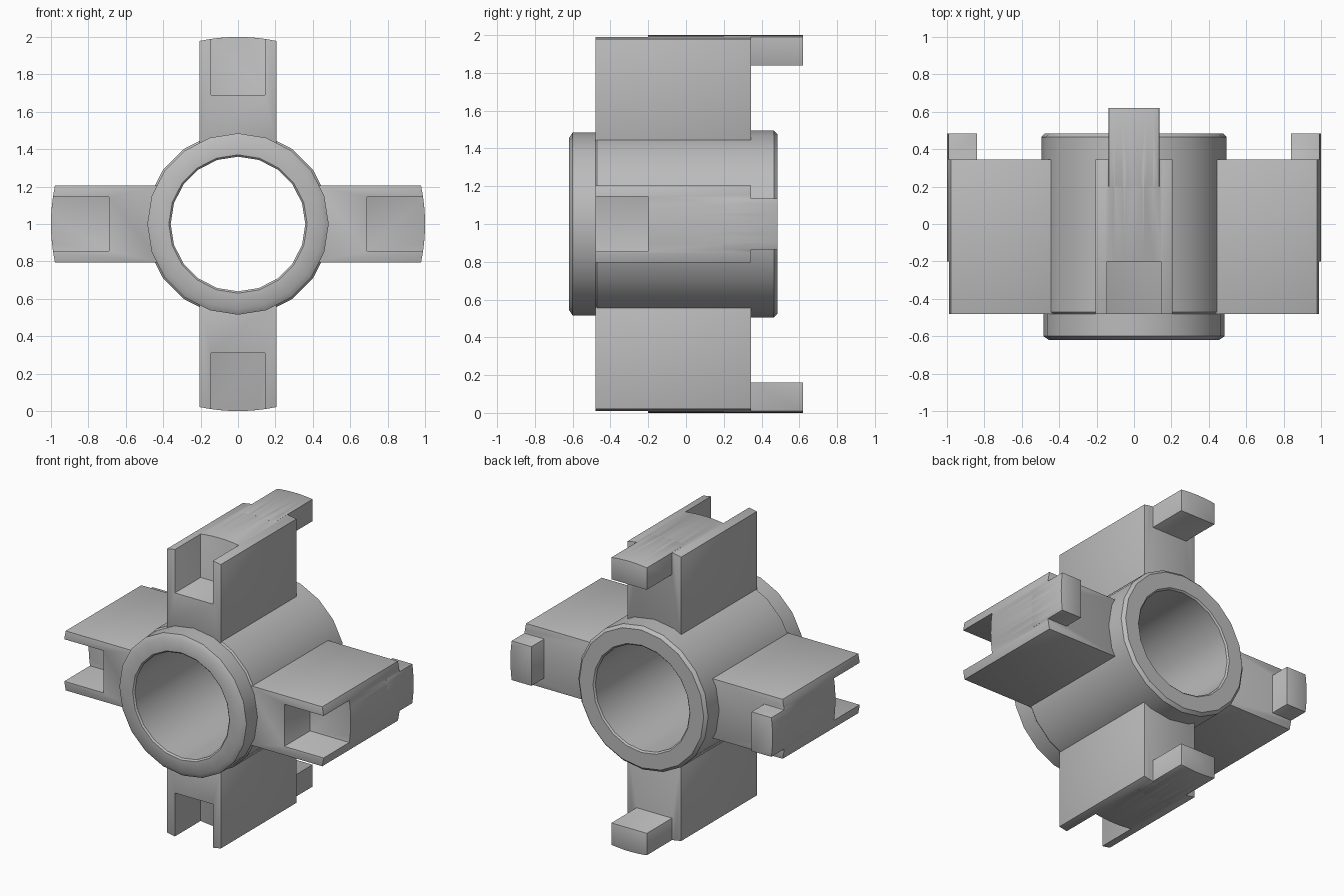
import bpy, bmesh, math
from mathutils import Matrix, Vector

if "Cube" in bpy.data.objects:
    bpy.data.objects.remove(bpy.data.objects["Cube"])

grey = bpy.data.materials.new("plain grey")
grey.use_nodes = True
COLOUR = (0.5, 0.5, 0.5, 1)
grey.diffuse_color = COLOUR
grey.node_tree.nodes["Principled BSDF"].inputs["Base Color"].default_value = COLOUR


def make_object(name, bm):
    bmesh.ops.recalc_face_normals(bm, faces=bm.faces)
    mesh = bpy.data.meshes.new(name)
    bm.to_mesh(mesh)
    bm.free()
    obj = bpy.data.objects.new(name, mesh)
    bpy.context.collection.objects.link(obj)
    mesh.materials.append(grey)
    return obj


def apply_modifiers(obj):
    bpy.context.view_layer.update()
    evaluated = obj.evaluated_get(bpy.context.evaluated_depsgraph_get())
    obj.data = bpy.data.meshes.new_from_object(evaluated)
    obj.modifiers.clear()


def shade(obj, angle):
    bpy.ops.object.select_all(action="DESELECT")
    obj.select_set(True)
    bpy.context.view_layer.objects.active = obj
    bpy.ops.object.shade_smooth_by_angle(angle=math.radians(angle))


def arc_block(name, half_width, inner, outer, front, back, steps=8):
    """Block pointing up from the hub axis, with its outer end on an arc."""
    bm = bmesh.new()
    outline = [(-half_width, inner), (half_width, inner)]
    for i in range(steps + 1):
        x = half_width * (1 - 2 * i / steps)
        outline.append((x, math.sqrt(outer ** 2 - x ** 2)))
    face = bm.faces.new([bm.verts.new((x, front, z)) for x, z in outline])
    extruded = bmesh.ops.extrude_face_region(bm, geom=[face])["geom"]
    moved = [v for v in extruded if isinstance(v, bmesh.types.BMVert)]
    bmesh.ops.translate(bm, vec=(0, back - front, 0), verts=moved)
    return make_object(name, bm)


def boolean(obj, other, operation):
    mod = obj.modifiers.new(operation, "BOOLEAN")
    mod.operation = operation
    mod.solver = "EXACT"
    mod.object = other
    apply_modifiers(obj)
    bpy.data.objects.remove(other)


# Hub: a lathed ring section around the y axis
section = [(0.36, -0.61), (0.37, -0.62), (0.455, -0.62), (0.485, -0.60),
           (0.485, -0.48), (0.495, -0.47), (0.495, 0.465), (0.475, 0.485),
           (0.37, 0.485), (0.36, 0.475)]
bm = bmesh.new()
verts = [bm.verts.new((0, y, r)) for r, y in section]
edges = [bm.edges.new((verts[i - 1], verts[i])) for i in range(len(verts))]
bmesh.ops.spin(bm, geom=verts + edges, cent=(0, 0, 0), axis=(0, 1, 0),
               angle=math.tau, steps=20, use_merge=True)
bmesh.ops.remove_doubles(bm, verts=bm.verts, dist=0.0005)
hub = make_object("hub_ring", bm)
hub.location.z = 1
shade(hub, 40)

# Four arms, each with a front socket and a rear tab; upright tabs are longer
arms = [("top", 0, 0.62), ("left", 90, 0.485),
        ("bottom", 180, 0.62), ("right", 270, 0.485)]
for side, degrees, tab_end in arms:
    arm = arc_block(side + "_arm", 0.205, 0.41, 1.0, -0.48, 0.345)
    tab = arc_block("tab", 0.135, 0.84, 1.0, 0.2, tab_end)
    boolean(arm, tab, "UNION")
    socket = arc_block("socket_cutter", 0.145, 0.69, 1.2, -0.6, -0.2, 2)
    socket.hide_render = True
    boolean(arm, socket, "DIFFERENCE")
    bevel = arm.modifiers.new("soft_edges", "BEVEL")
    bevel.width = 0.012
    bevel.segments = 2
    bevel.angle_limit = math.radians(40)
    apply_modifiers(arm)
    turn = Matrix.Rotation(math.radians(degrees), 4, "Y")
    arm.data.transform(Matrix.Translation(Vector((0, 0, 1))) @ turn)
    shade(arm, 35)
